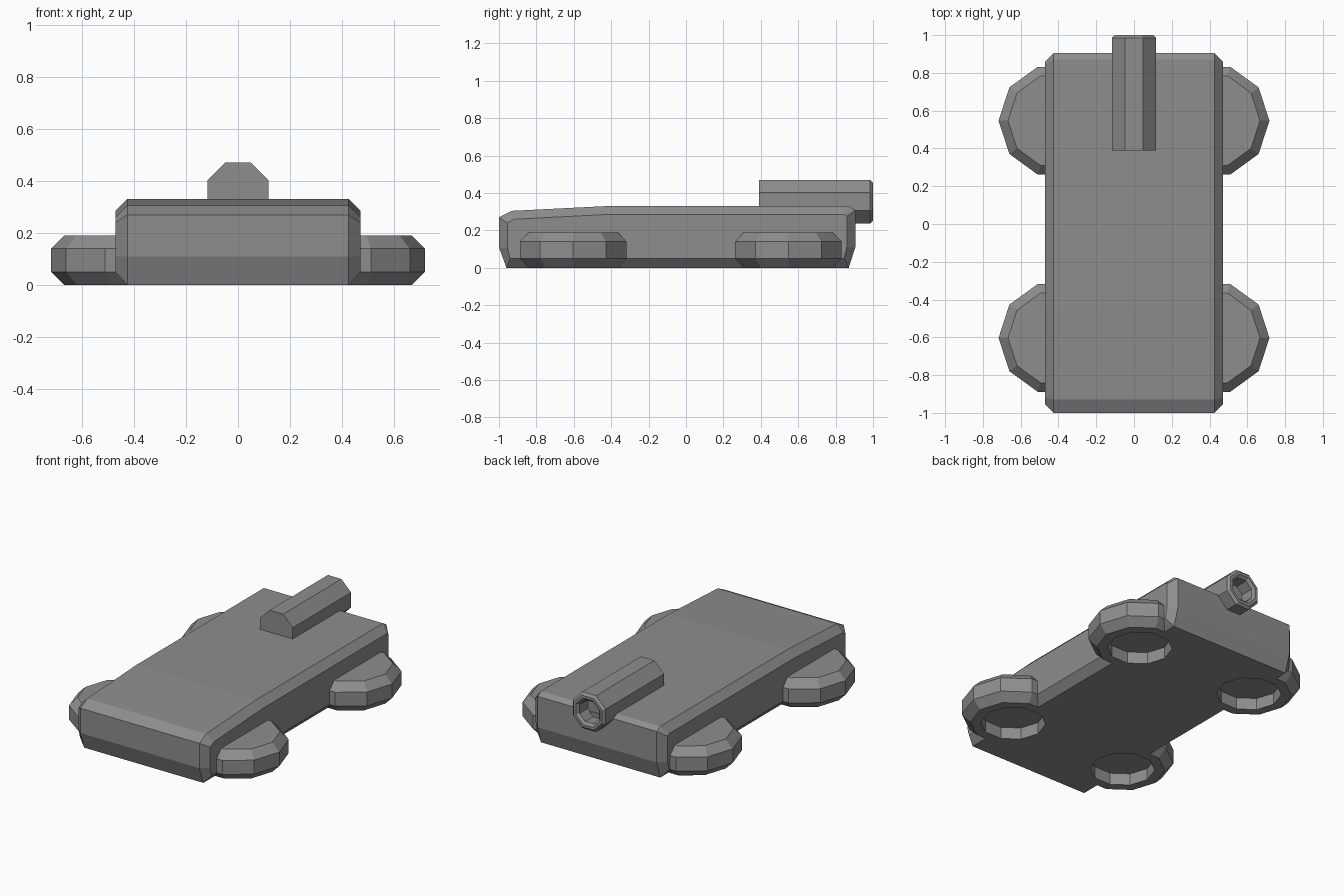
import bpy, bmesh
from math import cos, sin, pi
from mathutils import Matrix, Vector

if "Cube" in bpy.data.objects:
    bpy.data.objects.remove(bpy.data.objects["Cube"])

grey = bpy.data.materials.new("dark_grey")
grey.diffuse_color = (0.27, 0.27, 0.27, 1)
grey.use_nodes = True
grey.node_tree.nodes["Principled BSDF"].inputs["Base Color"].default_value = grey.diffuse_color


def loft(name, rings, matrix=Matrix()):
    """Skin a list of closed rings and cap both ends."""
    bm = bmesh.new()
    loops = [[bm.verts.new(matrix @ Vector(p)) for p in ring] for ring in rings]
    n = len(loops[0])
    for a, b in zip(loops, loops[1:]):
        for i in range(n):
            j = (i + 1) % n
            bm.faces.new((a[i], a[j], b[j], b[i]))
    bm.faces.new(loops[0])
    bm.faces.new(loops[-1])
    bmesh.ops.recalc_face_normals(bm, faces=bm.faces)
    mesh = bpy.data.meshes.new(name)
    bm.to_mesh(mesh)
    bm.free()
    mesh.materials.append(grey)
    obj = bpy.data.objects.new(name, mesh)
    bpy.context.collection.objects.link(obj)
    return obj


def turned(name, profile, sides, matrix, phase=0.0):
    """Faceted lathe from (radius, height) pairs."""
    angles = [2 * pi * i / sides + phase for i in range(sides)]
    return loft(name, [[(r * cos(a), r * sin(a), h) for a in angles]
                       for r, h in profile], matrix)


# Body: side profile with chamfered flanks
outer = [(-0.96, 0), (-1, 0.11), (-1, 0.27), (-0.93, 0.305),
         (-0.43, 0.33), (0.87, 0.33), (0.905, 0.31), (0.905, 0.11), (0.87, 0)]
inner = [(-0.94, 0.05), (-0.955, 0.11), (-0.955, 0.24), (-0.92, 0.26),
         (-0.43, 0.285), (0.845, 0.285), (0.86, 0.275), (0.86, 0.11), (0.845, 0.05)]
body = loft("body", [[(x, y, z) for y, z in prof] for x, prof in
                     ((-0.47, inner), (-0.425, outer), (0.425, outer), (0.47, inner))])

# Wheels: flat ten-sided discs, hollow underneath, with matching pockets in the body
wheel_profile = [(0.19, 0.075), (0.19, 0), (0.25, 0), (0.3, 0.05),
                 (0.3, 0.14), (0.25, 0.19)]
for side, x in (("left", -0.417), ("right", 0.417)):
    for end, y in (("front", -0.603), ("back", 0.547)):
        place = Matrix.Translation((x, y, 0))
        turned(f"{end}_{side}_wheel", wheel_profile, 10, place)
        cutter = turned(f"{end}_{side}_pocket_cutter", [(0.21, -0.1), (0.21, 0.12)], 10, place)
        cutter.hide_render = True
        cutter.hide_viewport = True
        cut = body.modifiers.new(f"{end}_{side}_pocket", 'BOOLEAN')
        cut.operation = 'DIFFERENCE'
        cut.solver = 'EXACT'
        cut.object = cutter

# Barrel: octagonal tube with a chamfered, bored muzzle at the back
k = 1 / cos(pi / 8)
barrel_profile = [(0.117 * k, 0), (0.117 * k, 0.595), (0.102 * k, 0.61),
                  (0.085 * k, 0.61), (0.07 * k, 0.595), (0.07 * k, 0.51)]
turned("barrel", barrel_profile, 8,
       Matrix.Translation((0, 0.39, 0.354)) @ Matrix.Rotation(-pi / 2, 4, 'X'), pi / 8)
